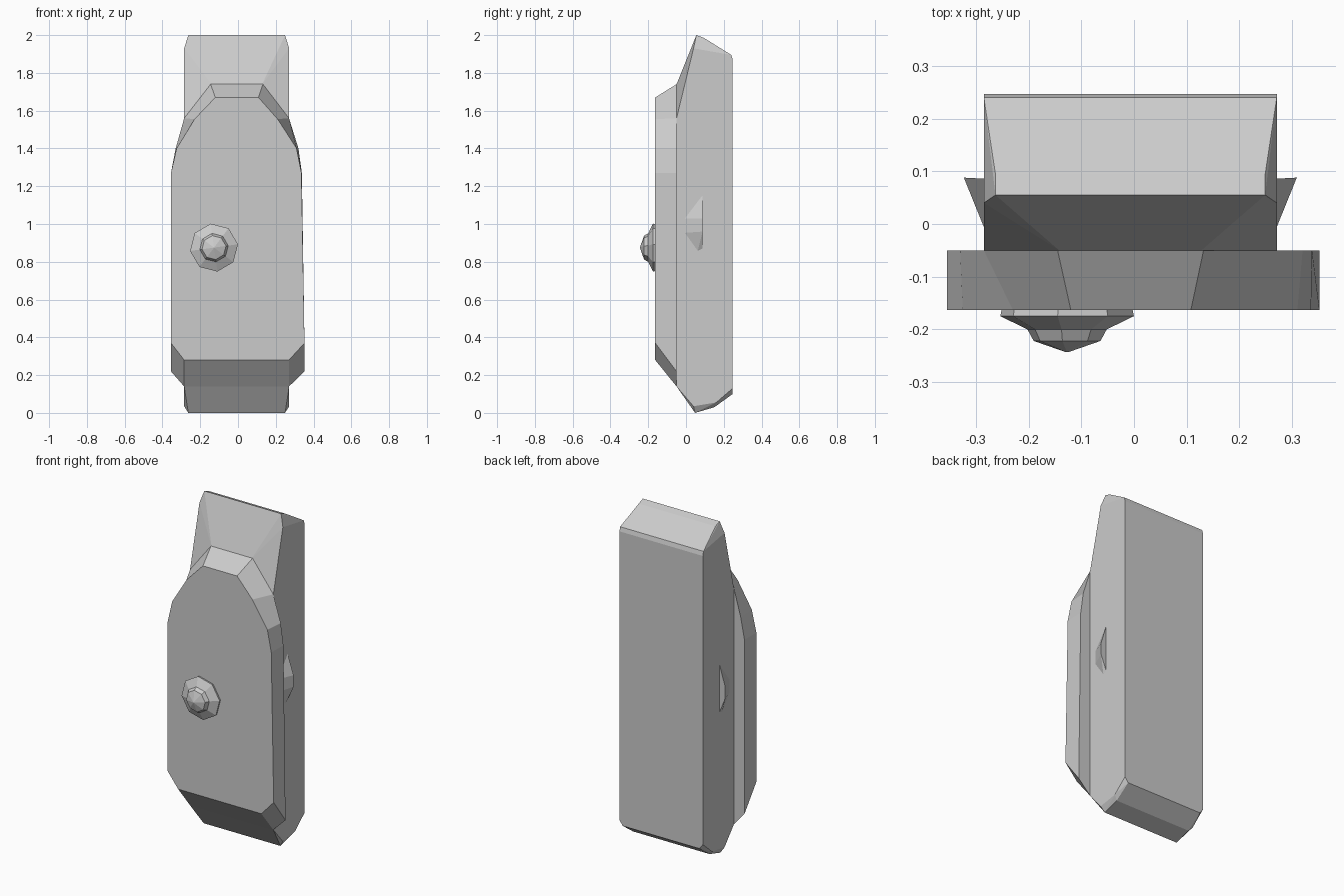
import bpy, bmesh
from math import cos, sin, pi, radians

if "Cube" in bpy.data.objects:
    bpy.data.objects.remove(bpy.data.objects["Cube"])

CX = -0.007  # the body is slightly left of the axis


def finish(name, bm):
    bmesh.ops.recalc_face_normals(bm, faces=bm.faces[:])
    mesh = bpy.data.meshes.new(name)
    bm.to_mesh(mesh)
    bm.free()
    ob = bpy.data.objects.new(name, mesh)
    bpy.context.collection.objects.link(ob)
    return ob


def hull(name, points):
    bm = bmesh.new()
    for p in points:
        bm.verts.new(p)
    bmesh.ops.convex_hull(bm, input=bm.verts[:])
    loose = [v for v in bm.verts if not v.link_faces]
    bmesh.ops.delete(bm, geom=loose, context='VERTS')
    bmesh.ops.dissolve_limit(bm, angle_limit=radians(1),
                             verts=bm.verts[:], edges=bm.edges[:])
    return finish(name, bm)


def loft(name, rings):
    bm = bmesh.new()
    loops = [[bm.verts.new(p) for p in r] for r in rings]
    n = len(loops[0])
    for a, b in zip(loops, loops[1:]):
        for i in range(n):
            j = (i + 1) % n
            bm.faces.new((a[i], a[j], b[j], b[i]))
    bm.faces.new(loops[0])
    bm.faces.new(loops[-1])
    return finish(name, bm)


# Main body: half-width with the (y, z) points lying at it, on both sides
sections = {
    0.278: [(-0.05, 0.14), (-0.05, 1.56), (0.04, 1.93), (0.24, 1.895),
            (0.247, 1.87), (0.247, 0.13), (0.16, 0.055), (0.04, 0.035)],
    0.256: [(0.055, 2.0), (0.095, 1.985), (0.247, 0.10),
            (0.15, 0.03), (0.048, 0.0)],
    0.135: [(-0.05, 1.74)],
}
hull("main_body", [(CX + s * w, y, z) for w, pts in sections.items()
                   for y, z in pts for s in (-1, 1)])

# Front plate: back and front outlines with sloped shoulders and foot
back = [(-0.285, 0.14), (-0.355, 0.22), (-0.355, 1.27), (-0.33, 1.40),
        (-0.285, 1.56), (-0.145, 1.74), (0.132, 1.74), (0.27, 1.56),
        (0.32, 1.40), (0.338, 1.27), (0.352, 0.22), (0.27, 0.14)]
front = [(-0.285, 0.28), (-0.355, 0.37), (-0.355, 1.27), (-0.325, 1.40),
         (-0.23, 1.555), (-0.12, 1.67), (0.108, 1.67), (0.21, 1.555),
         (0.31, 1.40), (0.336, 1.27), (0.352, 0.37), (0.27, 0.28)]
loft("front_plate", [[(x, -0.05, z) for x, z in back],
                     [(x, -0.163, z) for x, z in front]])

# Faceted knob on the plate
rings = [(-0.16, 0.125), (-0.175, 0.128), (-0.2, 0.076),
         (-0.222, 0.064), (-0.243, 0.003)]
angles = [radians(8) + i * pi / 4 for i in range(8)]
loft("knob", [[(-0.127 + r * cos(a), y, 0.875 + r * sin(a)) for a in angles]
              for y, r in rings])

# Small wedge fins on both sides
fin = [(0.26, -0.05, 1.03), (0.26, -0.05, 0.95), (0.26, 0.07, 1.17),
       (0.26, 0.05, 0.81), (0.278, 0.086, 1.15), (0.278, 0.086, 0.87),
       (0.316, 0.088, 1.03), (0.316, 0.088, 0.96)]
for side, s in (("left", -1), ("right", 1)):
    hull("side_fin_" + side, [(CX + s * x, y, z) for x, y, z in fin])
